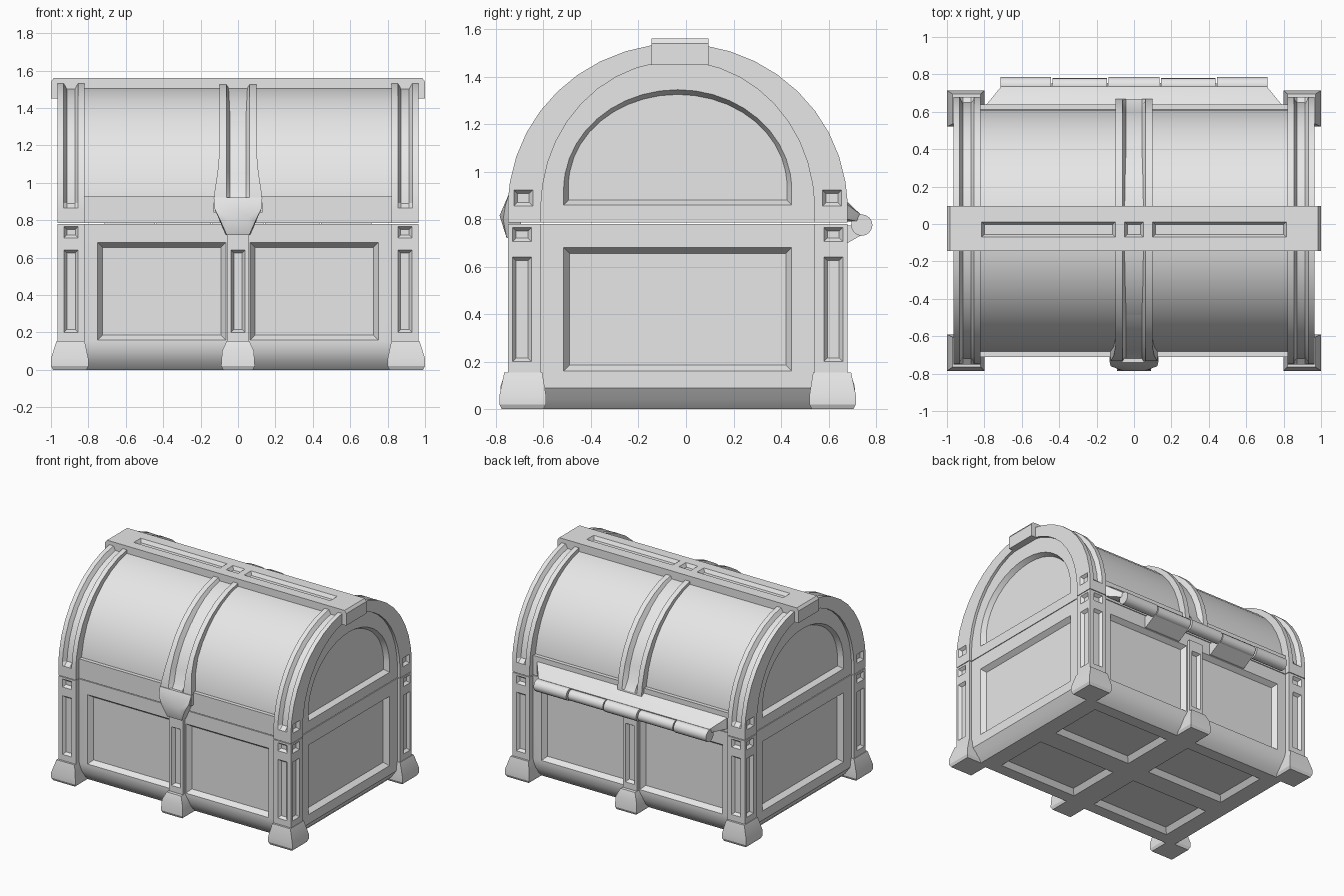
import bpy, bmesh
from math import pi, sin, cos, radians, hypot

if "Cube" in bpy.data.objects:
    bpy.data.objects.remove(bpy.data.objects["Cube"])

YC = -0.035      # chest sits slightly forward of the hinges
SPRING = 0.85    # height where the lid arch starts
SEAM = 0.785     # parting line between chest and lid

grey = bpy.data.materials.new("plain_grey")
grey.use_nodes = True
grey.diffuse_color = (0.8, 0.8, 0.8, 1)
grey.node_tree.nodes["Principled BSDF"].inputs["Base Color"].default_value = (0.8, 0.8, 0.8, 1)


def loft(bm, rows):
    """Skin a list of equal rings and cap both ends."""
    rings = [[bm.verts.new(p) for p in r] for r in rows]
    n = len(rings[0])
    for a, b in zip(rings, rings[1:]):
        for i in range(n):
            j = (i + 1) % n
            bm.faces.new((a[i], a[j], b[j], b[i]))
    bm.faces.new(rings[0][::-1])
    bm.faces.new(rings[-1])


def rect(z, x0, x1, y0, y1):
    return [(x0, y0, z), (x1, y0, z), (x1, y1, z), (x0, y1, z)]


def prism(bm, profile, x0, x1):
    loft(bm, [[(x, y, z) for y, z in profile] for x in (x0, x1)])


def place(axis, d, u, v):
    p = [u, v]
    p.insert("xyz".index(axis), d)
    return p


def recess(bm, axis, sign, level, pts, depth, bevel):
    """Tapered pocket cutter facing along an axis."""
    us, vs = [p[0] for p in pts], [p[1] for p in pts]
    cu, cv = (min(us) + max(us)) / 2, (min(vs) + max(vs)) / 2
    hu, hv = (max(us) - min(us)) / 2, (max(vs) - min(vs)) / 2
    rows = []
    for d, inset in ((0.02, 0), (0, 0), (-depth, bevel)):
        rows.append([place(axis, sign * (level + d), cu + (u - cu) * (1 - inset / hu),
                           cv + (v - cv) * (1 - inset / hv)) for u, v in pts])
    loft(bm, rows)


def box2(u0, u1, v0, v1):
    return [(u0, v0), (u1, v0), (u1, v1), (u0, v1)]


def raw_object(name, bm):
    bmesh.ops.recalc_face_normals(bm, faces=bm.faces[:])
    me = bpy.data.meshes.new(name)
    bm.to_mesh(me)
    bm.free()
    ob = bpy.data.objects.new(name, me)
    bpy.context.collection.objects.link(ob)
    return ob


def finish(name, bm, cut=None):
    ob = raw_object(name, bm)
    if cut:
        cutter = raw_object(name + "_cutter", cut)
        cutter.hide_render = True
        mod = ob.modifiers.new("pockets", "BOOLEAN")
        mod.operation, mod.solver, mod.object = "DIFFERENCE", "EXACT", cutter
        bpy.context.view_layer.update()
        deps = bpy.context.evaluated_depsgraph_get()
        me = bpy.data.meshes.new_from_object(ob.evaluated_get(deps))
        ob.modifiers.clear()
        ob.data = me
        bpy.data.objects.remove(cutter)
    ob.data.materials.clear()
    ob.data.materials.append(grey)
    ob.data.shade_smooth()
    ob.data.set_sharp_from_angle(angle=radians(25))
    ob.location.y = YC
    return ob


def hull(name, points):
    bm = bmesh.new()
    for p in points:
        bm.verts.new(p)
    bmesh.ops.convex_hull(bm, input=bm.verts[:])
    finish(name, bm)


half = [0, 0.02, 0.06] + [pi * k / 20 for k in range(1, 10)]
ANGLES = half + [pi / 2] + [pi - a for a in reversed(half)]


def arch(a, h, base=SEAM, spring=SPRING):
    mid = [(-a * cos(t), spring + h * sin(t)) for t in ANGLES]
    return [(-a, base)] + mid + [(a, base)]


def grooved_band(bm, outer, inner, section):
    """Sweep a grooved strip along an arch; section gives x and depth pairs."""
    rows = []
    for o, i in zip(outer, inner):
        span = hypot(o[0] - i[0], o[1] - i[1])
        row = []
        for x, d in section(*o):
            t = 1 if d is None else d / span
            row.append((x, o[0] + (i[0] - o[0]) * t, o[1] + (i[1] - o[1]) * t))
        rows.append(row)
    loft(bm, rows)


SIDES = (("left", 1), ("right", -1))
ENDS = (("front", -1), ("back", 1))

# Chest body with panelled walls and floor
bm, cut = bmesh.new(), bmesh.new()
loft(bm, [rect(z, -hx, hx, -hy, hy) for z, hx, hy in
          ((0, 0.87, 0.59), (0.04, 0.91, 0.635), (0.09, 0.945, 0.665),
           (0.135, 0.945, 0.675), (0.78, 0.945, 0.675))])
for _, s in SIDES:
    recess(cut, "x", s, 0.945, box2(-0.48, 0.48, 0.16, 0.68), 0.035, 0.025)
    for _, e in ENDS:
        recess(cut, "y", e, 0.675, box2(*sorted((s * 0.065, s * 0.75)), 0.16, 0.68), 0.035, 0.025)
        recess(cut, "z", -1, 0, box2(*sorted((s * 0.09, s * 0.74)), *sorted((e * 0.08, e * 0.5))), 0.035, 0.03)
finish("chest_body", bm, cut)

# Corner posts and feet
for sn, s in SIDES:
    for en, e in ENDS:
        bm, cut = bmesh.new(), bmesh.new()
        loft(bm, [rect(z, s * 0.82, s * 0.965, e * 0.575, e * 0.715) for z in (0.1, 0.78)])
        for z0, z1 in ((0.2, 0.64), (0.705, 0.765)):
            recess(cut, "x", s, 0.965, box2(*sorted((e * 0.615, e * 0.695)), z0, z1), 0.02, 0.015)
            recess(cut, "y", e, 0.715, box2(*sorted((s * 0.855, s * 0.93)), z0, z1), 0.02, 0.015)
        finish(f"{en}_{sn}_post", bm, cut)
        bm = bmesh.new()
        loft(bm, [rect(z, s * x0, s * x1, e * y0, e * y1) for z, x0, x1, y0, y1 in
                  ((0, 0.81, 0.99, 0.565, 0.74), (0.02, 0.8, 1, 0.555, 0.75),
                   (0.06, 0.8, 1, 0.555, 0.75), (0.155, 0.82, 0.97, 0.57, 0.73))])
        finish(f"{en}_{sn}_foot", bm)

# Middle uprights and middle feet
for en, e in ENDS:
    bm, cut = bmesh.new(), bmesh.new()
    loft(bm, [rect(z, -0.058, 0.058, e * 0.6, e * 0.7) for z in (0.1, 0.72)])
    recess(cut, "y", e, 0.7, box2(-0.037, 0.037, 0.2, 0.64), 0.025, 0.015)
    finish(f"{en}_upright", bm, cut)
    bm = bmesh.new()
    loft(bm, [rect(z, -hx, hx, e * 0.56, e * y) for z, hx, y in
              ((0, 0.08, 0.74), (0.02, 0.09, 0.75), (0.1, 0.085, 0.745), (0.155, 0.06, 0.725))])
    finish(f"{en}_middle_foot", bm)

# Lid rim, curved lid shell and arched end walls
bm = bmesh.new()
loft(bm, [rect(z, -0.83, 0.83, -0.675, 0.675) for z in (SEAM, 0.93)])
finish("lid_rim", bm)
bm = bmesh.new()
prism(bm, arch(0.652, 0.665), -0.83, 0.83)
finish("lid_shell", bm)
bm, cut = bmesh.new(), bmesh.new()
prism(bm, arch(0.6, 0.635), -0.945, 0.945)
for _, s in SIDES:
    recess(cut, "x", s, 0.945, arch(0.48, 0.42, 0.86, 0.925), 0.035, 0.02)
finish("lid_end_walls", bm, cut)

# Grooved end ribs of the lid
for sn, s in SIDES:
    def rib_section(y, z):
        d = 0 if z < 0.87 else 0.03
        return [(s * x, t) for x, t in ((0.82, 0), (0.855, 0), (0.872, d), (0.915, d),
                                        (0.932, 0), (0.965, 0), (0.965, None), (0.82, None))]
    bm, cut = bmesh.new(), bmesh.new()
    grooved_band(bm, arch(0.715, 0.69), arch(0.575, 0.615), rib_section)
    for _, e in ENDS:
        recess(cut, "x", s, 0.965, box2(*sorted((e * 0.61, e * 0.69)), 0.855, 0.922), 0.02, 0.015)
    finish(f"{sn}_lid_rib", bm, cut)


# Middle strap, flaring toward the latch
def strap_section(y, z):
    d = 0 if z < 0.93 else 0.035
    w = 0.1
    if y < 0:
        w += 0.03 * min(1, max(0, (1.12 - z) / 0.2))
    return [(-w, 0), (-0.062, 0), (-0.042, d), (0.042, d), (0.062, 0), (w, 0), (w, None), (-w, None)]


bm = bmesh.new()
grooved_band(bm, arch(0.705, 0.685, 0.84), arch(0.6, 0.6, 0.84), strap_section)
finish("lid_strap", bm)

# Latch
hull("latch", [(s * x, y, z) for s in (-1, 1) for x, y, z in
               ((0.13, -0.705, 0.92), (0.13, -0.66, 0.92), (0.125, -0.725, 0.86), (0.125, -0.66, 0.86),
                (0.06, -0.75, 0.815), (0.095, -0.735, 0.8), (0.06, -0.72, 0.72), (0.065, -0.66, 0.72))])

# Ridge beam with pockets
bm, cut = bmesh.new(), bmesh.new()
loft(bm, [rect(z, -hx, hx, -0.11, 0.13) for z, hx in ((1.45, 1), (1.54, 1), (1.56, 0.985))])
recess(cut, "z", 1, 1.56, box2(-0.05, 0.05, -0.035, 0.047), 0.025, 0.015)
for _, s in SIDES:
    recess(cut, "z", 1, 1.56, box2(*sorted((s * 0.1, s * 0.815)), -0.035, 0.047), 0.025, 0.015)
finish("ridge_beam", bm, cut)

# Hinge barrels
for i, (x, w, r) in enumerate(((-0.58, 0.27, 0.045), (-0.29, 0.29, 0.04), (0, 0.27, 0.045),
                               (0.29, 0.29, 0.04), (0.58, 0.27, 0.045))):
    bm = bmesh.new()
    prism(bm, [(0.775 + r * cos(k * pi / 8), 0.775 + r * sin(k * pi / 8)) for k in range(16)],
          x - w / 2, x + w / 2)
    finish(f"hinge_barrel_{i + 1}", bm)

# Hinge leaves: one on the lid, two on the chest
hull("lid_hinge_leaf", [(s * x, y, z) for s in (-1, 1) for x, y, z in
                        ((0.8, 0.66, 0.9), (0.8, 0.66, 0.81), (0.71, 0.715, 0.872),
                         (0.71, 0.77, 0.82), (0.71, 0.76, 0.79), (0.71, 0.7, 0.79))])
for sn, s in SIDES:
    hull(f"{sn}_chest_hinge_leaf", [(s * x, y, z) for x in (0.14, 0.44) for y, z in
                                    ((0.66, 0.77), (0.66, 0.685), (0.69, 0.685), (0.79, 0.742), (0.76, 0.775))])
